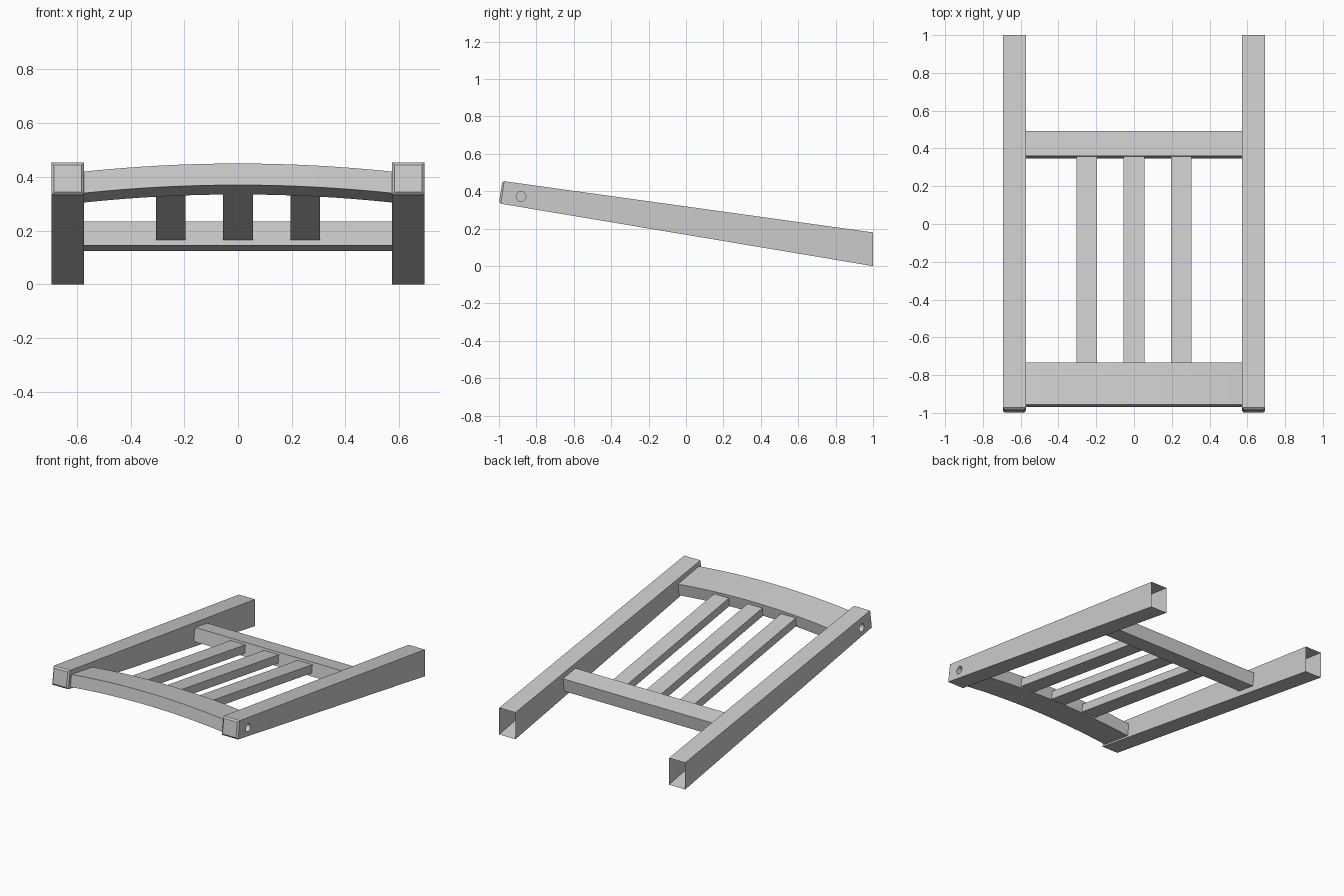
import bpy, bmesh
from mathutils import Matrix, Vector

if "Cube" in bpy.data.objects:
    bpy.data.objects.remove(bpy.data.objects["Cube"])

RAIL_IN, RAIL_OUT = 0.573, 0.694


def link(name, bm):
    bmesh.ops.recalc_face_normals(bm, faces=bm.faces)
    mesh = bpy.data.meshes.new(name)
    bm.to_mesh(mesh)
    bm.free()
    ob = bpy.data.objects.new(name, mesh)
    bpy.context.collection.objects.link(ob)
    return ob


def prism(profile, xs, lift=lambda x: 0.0):
    """Sweep a (y, z) profile through the x stations, with an optional z lift."""
    bm = bmesh.new()
    rings = [[bm.verts.new((x, y, z + lift(x))) for y, z in profile] for x in xs]
    n = len(profile)
    for a, b in zip(rings, rings[1:]):
        for i in range(n):
            j = (i + 1) % n
            bm.faces.new((a[i], a[j], b[j], b[i]))
    bm.faces.new(rings[0])
    bm.faces.new(rings[-1])
    return bm


# Tapered side rails: chamfered front end, bolt hole outside, open back end
rail_profile = [(-1.0, 0.335), (-0.982, 0.455), (1.0, 0.18), (1.0, 0.0)]
for side, label in ((-1, "left"), (1, "right")):
    bm = prism(rail_profile, sorted((side * RAIL_IN, side * RAIL_OUT)))
    front = [e for e in bm.edges if all(v.co.y < -0.9 for v in e.verts)]
    bmesh.ops.bevel(bm, geom=front, offset=0.01, segments=1, affect='EDGES')
    rail = link(label + "_side_rail", bm)

    cut = bmesh.new()
    bmesh.ops.create_cone(cut, cap_ends=True, segments=24, radius1=0.026,
                          radius2=0.026, depth=0.12,
                          matrix=Matrix.Translation((side * RAIL_OUT, -0.882, 0.372))
                          @ Matrix.Rotation(1.5707963, 4, 'Y'))
    cutter = link("hole_cutter", cut)
    mod = rail.modifiers.new("bolt_hole", 'BOOLEAN')
    mod.operation = 'DIFFERENCE'
    mod.solver = 'EXACT'
    mod.object = cutter
    bpy.context.view_layer.objects.active = rail
    bpy.ops.object.modifier_apply(modifier=mod.name)
    bpy.data.objects.remove(cutter)

    bm = bmesh.new()
    bm.from_mesh(rail.data)
    back = [f for f in bm.faces if all(v.co.y > 0.99 for v in f.verts)]
    bmesh.ops.delete(bm, geom=back, context='FACES')
    bm.to_mesh(rail.data)
    bm.free()

# Arched front crest
crest = [(-0.968, 0.37), (-0.956, 0.45), (-0.733, 0.415), (-0.745, 0.335)]
stations = [RAIL_IN * (i / 8 - 1) for i in range(17)]
link("front_crest", prism(crest, stations, lambda x: -0.03 * (x / RAIL_IN) ** 2))

# Straight back cross rail
cross = [(0.347, 0.145), (0.360, 0.235), (0.492, 0.214), (0.479, 0.125)]
link("back_cross_rail", prism(cross, (-RAIL_IN, RAIL_IN)))

# Three slats between crest and cross rail
slat = [(-0.742, 0.335), (-0.735, 0.390), (0.357, 0.220), (0.350, 0.165)]
for i, x in enumerate((-0.25, 0.0, 0.25)):
    link(f"slat_{i + 1}", prism(slat, (x - 0.055, x + 0.055)))
